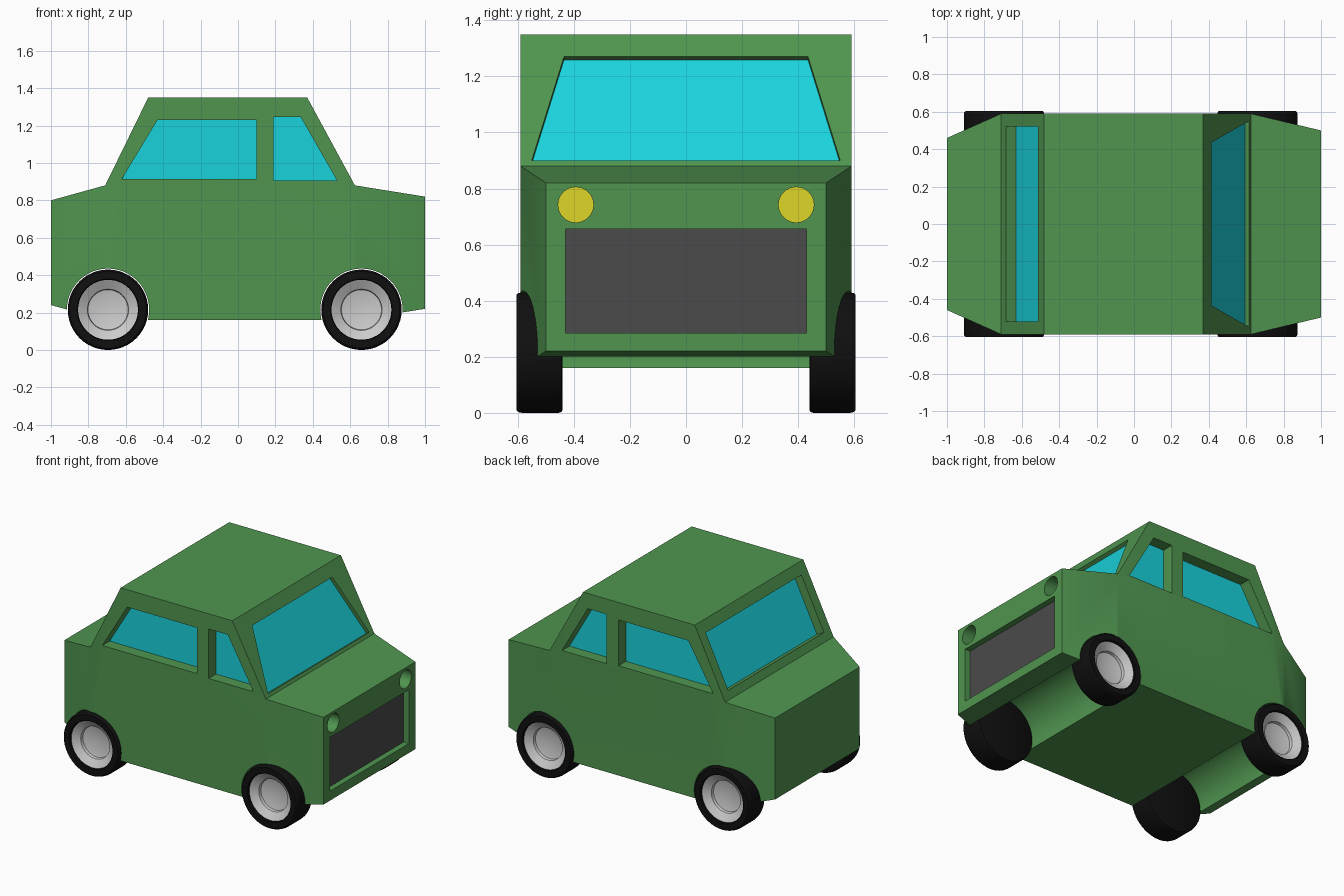
import bpy, bmesh
from math import cos, sin, pi
from mathutils import Vector

if "Cube" in bpy.data.objects:
    bpy.data.objects.remove(bpy.data.objects["Cube"])


def material(name, rgb):
    m = bpy.data.materials.new(name)
    m.diffuse_color = (*rgb, 1)
    m.use_nodes = True
    m.node_tree.nodes["Principled BSDF"].inputs["Base Color"].default_value = m.diffuse_color
    return m


GREEN = material("green_paint", (0.08, 0.30, 0.08))
GLASS = material("cyan_glass", (0.01, 0.65, 0.72))
YELLOW = material("yellow_lamp", (0.74, 0.67, 0.02))
DARK = material("dark_grille", (0.07, 0.07, 0.07))
BLACK = material("black_rubber", (0.005, 0.005, 0.005))


def finish(name, bm, mat=None):
    bmesh.ops.recalc_face_normals(bm, faces=bm.faces)
    me = bpy.data.meshes.new(name)
    bm.to_mesh(me)
    bm.free()
    if mat:
        me.materials.append(mat)
    ob = bpy.data.objects.new(name, me)
    bpy.context.collection.objects.link(ob)
    return ob


def prism(name, pts, a, b, mat=None):
    """Closed outline swept from offset a to offset b."""
    bm = bmesh.new()
    lo = [bm.verts.new(p + a) for p in pts]
    hi = [bm.verts.new(p + b) for p in pts]
    bm.faces.new(lo)
    bm.faces.new(hi)
    n = len(pts)
    for i in range(n):
        j = (i + 1) % n
        bm.faces.new((lo[i], lo[j], hi[j], hi[i]))
    return finish(name, bm, mat)


def smooth(ob):
    bpy.ops.object.select_all(action='DESELECT')
    bpy.context.view_layer.objects.active = ob
    ob.select_set(True)
    bpy.ops.object.shade_smooth_by_angle()


def cut(ob, cutter):
    bpy.context.view_layer.objects.active = ob
    mod = ob.modifiers.new("cut", 'BOOLEAN')
    mod.operation = 'DIFFERENCE'
    mod.solver = 'EXACT'
    mod.object = cutter
    bpy.ops.object.modifier_apply(modifier=mod.name)
    bpy.data.objects.remove(cutter)


def recess(name, pts, inward, depth, mat):
    """Pocket in the body with a coloured panel at its floor."""
    pts = [Vector(p) for p in pts]
    d = Vector(inward).normalized()
    cut(body, prism("cutter", pts, d * -0.05, d * (depth + 0.005), GREEN))
    return prism(name, pts, d * depth, d * (depth + 0.008), mat)


def circle(cx, cz, r, n):
    return [(cx + r * cos(2 * pi * i / n), cz + r * sin(2 * pi * i / n)) for i in range(n)]


def lathe(name, profile, x, z, side, mat=None):
    """Revolve (radius, y) points around the wheel axle."""
    bm = bmesh.new()
    vs = [bm.verts.new((r, y * side, 0)) for r, y in profile]
    es = [bm.edges.new(p) for p in zip(vs, vs[1:])]
    bmesh.ops.spin(bm, geom=vs + es, cent=(0, 0, 0), axis=(0, 1, 0),
                   angle=2 * pi, steps=48)
    bmesh.ops.remove_doubles(bm, verts=bm.verts, dist=1e-4)
    ob = finish(name, bm, mat)
    ob.location = (x, 0, z)
    smooth(ob)


# Body shell: side outline as (x, z, half width)
OUT = [(-1, .24, .46), (-1, .80, .46), (-.71, .88, .59), (-.48, 1.35, .59),
       (.37, 1.35, .59), (.625, .88, .59), (1, .82, .50), (1, .22, .50),
       (.625, .16, .59), (-.71, .16, .59)]
bm = bmesh.new()
sides = [[bm.verts.new((x, s * w, z)) for x, z, w in OUT] for s in (-1, 1)]
for v in sides:
    for f in ((0, 1, 2, 9), (2, 3, 4, 5, 8, 9), (5, 6, 7, 8)):
        bm.faces.new([v[i] for i in f])
R, L = sides
for i in range(len(OUT)):
    j = (i + 1) % len(OUT)
    bm.faces.new((R[i], R[j], L[j], L[i]))
body = finish("body", bm, GREEN)

# Wheel arches run through the full width
WHEELS = {"rear": -.695, "front": .66}
WZ = .215
for x in WHEELS.values():
    pts = [Vector((px, 0, pz)) for px, pz in circle(x, WZ, .22, 64)]
    cut(body, prism("cutter", pts, Vector((0, -1, 0)), Vector((0, 1, 0)), GREEN))

# Side windows
REAR_WIN = [(-.62, .915), (-.43, 1.23), (.10, 1.23), (.10, .915)]
FRONT_WIN = [(.19, .905), (.19, 1.245), (.335, 1.245), (.53, .905)]
for s, side in ((-1, "right"), (1, "left")):
    for label, win in (("rear", REAR_WIN), ("front", FRONT_WIN)):
        recess(f"{label}_{side}_window", [(x, s * .59, z) for x, z in win],
               (0, -s, 0), .08, GLASS)


# Windscreen and rear window lie on the sloping cabin ends
def front_x(z):
    return .625 - (z - .88) * .255 / .47


def rear_x(z):
    return -.71 + (z - .88) * .23 / .47


recess("windscreen", [(front_x(z), y, z) for y, z in
                      ((-.55, .90), (.55, .90), (.435, 1.27), (-.435, 1.27))],
       (-.47, 0, -.255), .025, GLASS)
recess("rear_window", [(rear_x(z), y, z) for y, z in
                       ((-.52, .93), (.52, .93), (.52, 1.28), (-.52, 1.28))],
       (.47, 0, -.23), .06, GLASS)

# Grille and headlights
recess("grille", [(1, y, z) for y, z in
                  ((-.43, .285), (.43, .285), (.43, .655), (-.43, .655))],
       (-1, 0, 0), .04, DARK)
for s, side in ((-1, "right"), (1, "left")):
    recess(f"{side}_headlight", [(1, y, z) for y, z in circle(s * .393, .742, .063, 32)],
           (-1, 0, 0), .085, YELLOW)
smooth(body)

# Wheels: tyre with closed back, dished rim
TYRE = [(0, .44), (.205, .44), (.212, .444), (.215, .455), (.215, .585), (.212, .598),
        (.205, .605), (.165, .605), (.16, .60), (.16, .50), (0, .50)]
RIM = [(0, .505), (.16, .505), (.16, .59), (.11, .56), (.107, .54), (0, .515)]
for end, x in WHEELS.items():
    for s, side in ((-1, "right"), (1, "left")):
        lathe(f"{end}_{side}_tyre", TYRE, x, WZ, s, BLACK)
        lathe(f"{end}_{side}_rim", RIM, x, WZ, s)
